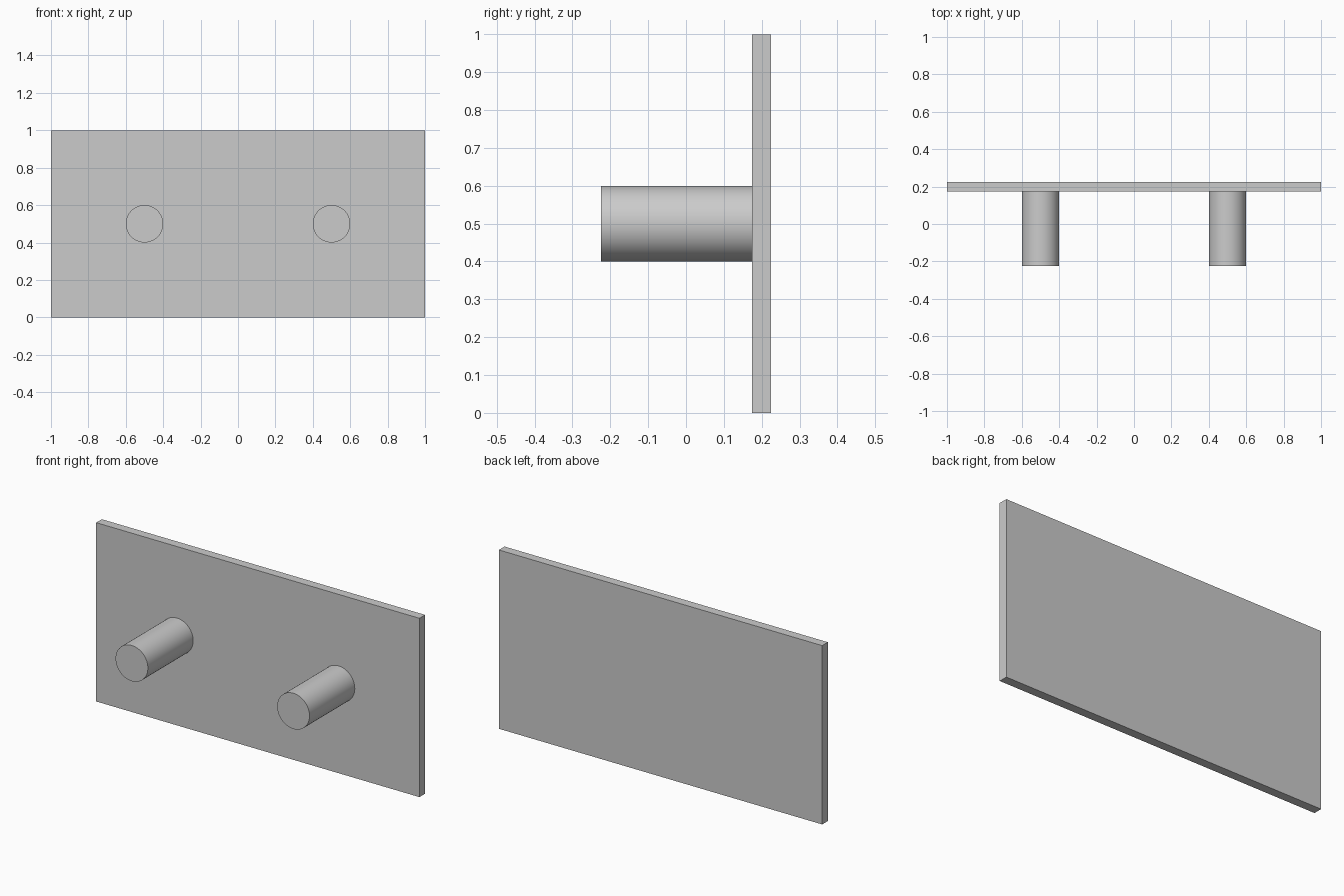
import bpy
from math import pi, radians

if "Cube" in bpy.data.objects:
    bpy.data.objects.remove(bpy.data.objects["Cube"])

# Upright back plate
bpy.ops.mesh.primitive_cube_add(size=1, location=(0, 0.2, 0.5))
plate = bpy.context.object
plate.name = "back_plate"
plate.scale = (2, 0.05, 1)
bpy.ops.object.transform_apply(location=False, rotation=False, scale=True)

# Two round pegs projecting from the front face
for side, x in (("left", -0.5), ("right", 0.5)):
    bpy.ops.mesh.primitive_cylinder_add(
        vertices=64, radius=0.1, depth=0.4,
        location=(x, -0.025, 0.5), rotation=(pi / 2, 0, 0))
    bpy.context.object.name = side + "_peg"
    bpy.ops.object.shade_smooth_by_angle(angle=radians(30))
